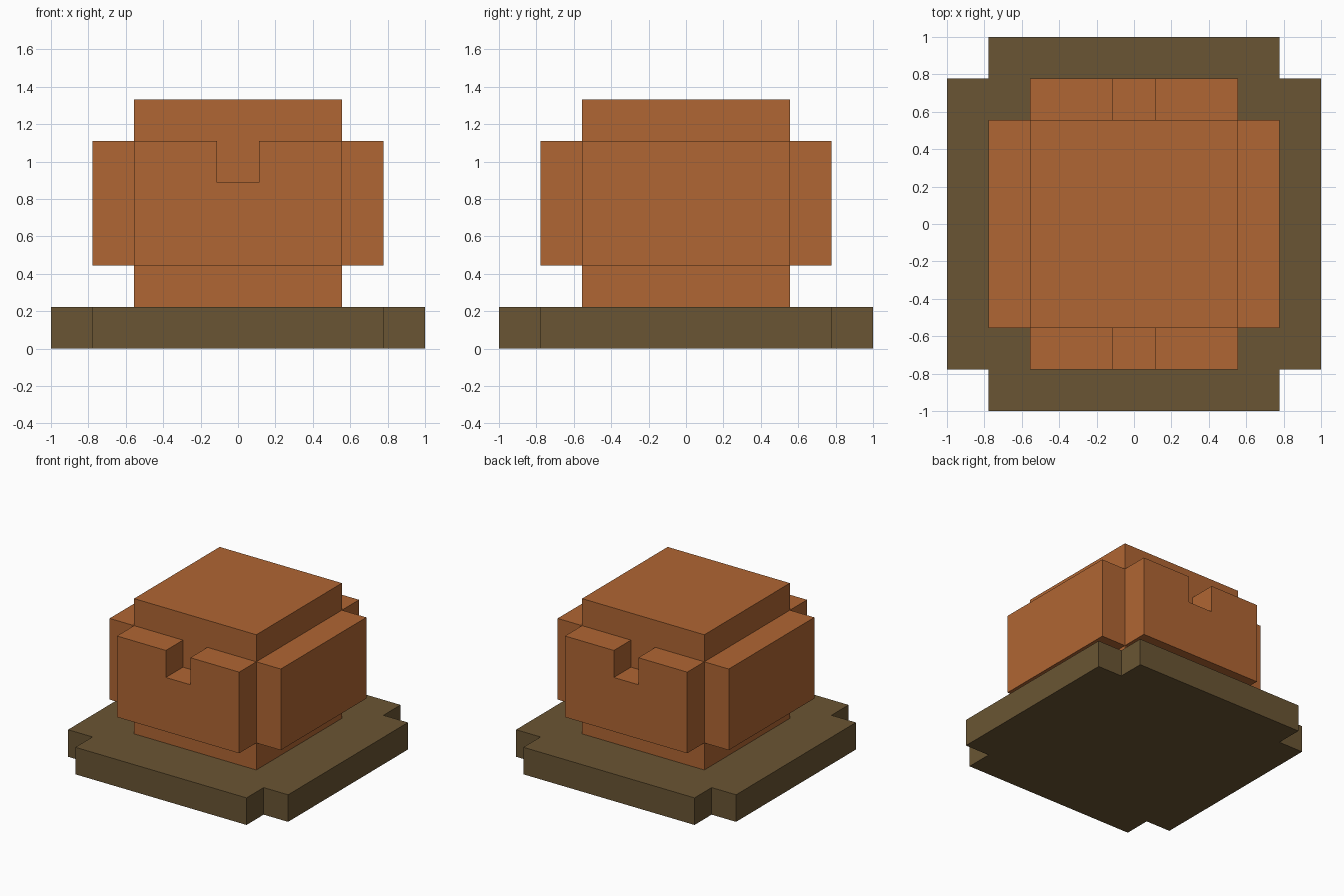
import bpy
import bmesh
import math
from mathutils import Matrix, Vector

U = 2 / 9  # one block of the grid the model is laid out on

if "Cube" in bpy.data.objects:
    bpy.data.objects.remove(bpy.data.objects["Cube"], do_unlink=True)


def make_material(name, rgb):
    """Flat material from 0-255 sRGB values."""
    linear = [((c / 255 + 0.055) / 1.055) ** 2.4 for c in rgb] + [1.0]
    mat = bpy.data.materials.new(name)
    mat.use_nodes = True
    mat.diffuse_color = linear
    bsdf = mat.node_tree.nodes["Principled BSDF"]
    bsdf.inputs["Base Color"].default_value = linear
    bsdf.inputs["Roughness"].default_value = 0.9
    return mat


def extrude_profile(name, outline, depth, mat, matrix):
    """Extrude a flat outline (in blocks) along local z, then place it."""
    bm = bmesh.new()
    face = bm.faces.new([bm.verts.new((x * U, y * U, 0)) for x, y in outline])
    result = bmesh.ops.extrude_face_region(bm, geom=[face])
    verts = [v for v in result["geom"] if isinstance(v, bmesh.types.BMVert)]
    bmesh.ops.translate(bm, verts=verts, vec=(0, 0, depth * U))
    bmesh.ops.transform(bm, matrix=matrix, verts=bm.verts)
    bmesh.ops.recalc_face_normals(bm, faces=bm.faces)
    mesh = bpy.data.meshes.new(name)
    bm.to_mesh(mesh)
    bm.free()
    mesh.materials.append(mat)
    obj = bpy.data.objects.new(name, mesh)
    bpy.context.collection.objects.link(obj)
    return obj


def lift(z):
    return Matrix.Translation(Vector((0, 0, z * U)))


orange = make_material("burnt orange", (176, 102, 51))
brown = make_material("olive brown", (106, 85, 51))

# Base plate: a square with one block cut from each corner
corner = [(3.5, -4.5), (3.5, -3.5), (4.5, -3.5)]
base_outline = []
for quarter in range(4):
    for x, y in corner:
        for _ in range(quarter):
            x, y = -y, x
        base_outline.append((x, y))
extrude_profile("base_plate", base_outline, 1, brown, lift(0))

# Central body standing on the plate
square = [(-2.5, -2.5), (2.5, -2.5), (2.5, 2.5), (-2.5, 2.5)]
extrude_profile("body_core", square, 5, orange, lift(1))

# Raised panels around the body; front and back have a notch in the top edge
plain = [(-2.5, 2), (2.5, 2), (2.5, 5), (-2.5, 5)]
notched = plain[:3] + [(0.5, 5), (0.5, 4), (-0.5, 4), (-0.5, 5)] + plain[3:]
panels = [("front_panel", notched, 0), ("left_panel", plain, 90),
          ("back_panel", notched, 180), ("right_panel", plain, 270)]
for name, outline, angle in panels:
    stand_up = Matrix.Rotation(math.radians(90), 4, "X")
    outward = Matrix.Translation(Vector((0, -2.5 * U, 0)))
    turn = Matrix.Rotation(math.radians(angle), 4, "Z")
    extrude_profile(name, outline, 1, orange, turn @ outward @ stand_up)
